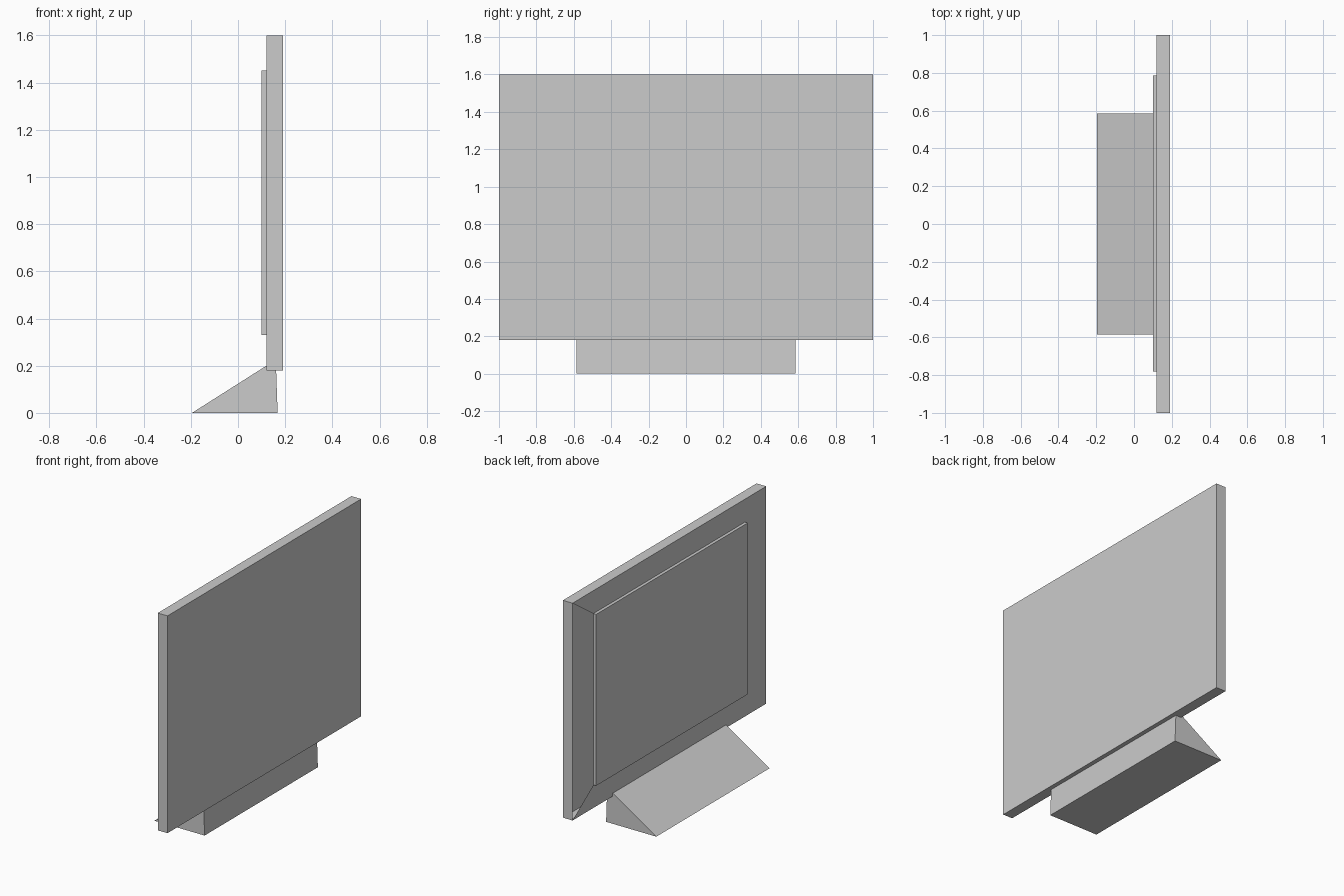
import bpy
import bmesh

if "Cube" in bpy.data.objects:
    bpy.data.objects.remove(bpy.data.objects["Cube"], do_unlink=True)

# Single light grey finish
grey = bpy.data.materials.new("light grey")
grey.use_nodes = True
grey.diffuse_color = (0.6, 0.6, 0.6, 1)
grey.node_tree.nodes["Principled BSDF"].inputs["Base Color"].default_value = (0.6, 0.6, 0.6, 1)


def finish(name, bm):
    mesh = bpy.data.meshes.new(name)
    bm.to_mesh(mesh)
    bm.free()
    mesh.materials.append(grey)
    obj = bpy.data.objects.new(name, mesh)
    bpy.context.collection.objects.link(obj)
    return obj


def ring(bm, x, y0, y1, z0, z1):
    """Rectangle of vertices across the x axis."""
    return [bm.verts.new((x, y, z)) for y, z in ((y0, z0), (y1, z0), (y1, z1), (y0, z1))]


def bridge(bm, a, b, skip=None):
    for i in range(4):
        if i != skip:
            j = (i + 1) % 4
            bm.faces.new((a[i], a[j], b[j], b[i]))


# Screen: thin shell with a raised rear panel, left rear border open
OUTER = (-1, 1, 0.18, 1.6)
INNER = (-0.78, 0.785, 0.33, 1.45)
bm = bmesh.new()
front = ring(bm, 0.19, *OUTER)
rim = ring(bm, 0.12, *OUTER)
border = ring(bm, 0.12, *INNER)
raised = ring(bm, 0.10, *INNER)
bm.faces.new(front)
bridge(bm, front, rim)
bridge(bm, rim, border, skip=1)
bridge(bm, border, raised)
bm.faces.new(raised[::-1])
bmesh.ops.recalc_face_normals(bm, faces=bm.faces)
finish("screen", bm)

# Stand: wedge running along the lower edge of the screen
bm = bmesh.new()
profile = [(-0.195, 0), (0.168, 0), (0.16, 0.225)]
end = bm.faces.new([bm.verts.new((x, -0.585, z)) for x, z in profile])
extruded = bmesh.ops.extrude_face_region(bm, geom=[end], use_keep_orig=True)
moved = [v for v in extruded["geom"] if isinstance(v, bmesh.types.BMVert)]
bmesh.ops.translate(bm, vec=(0, 1.17, 0), verts=moved)
bmesh.ops.recalc_face_normals(bm, faces=bm.faces)
finish("stand", bm)
